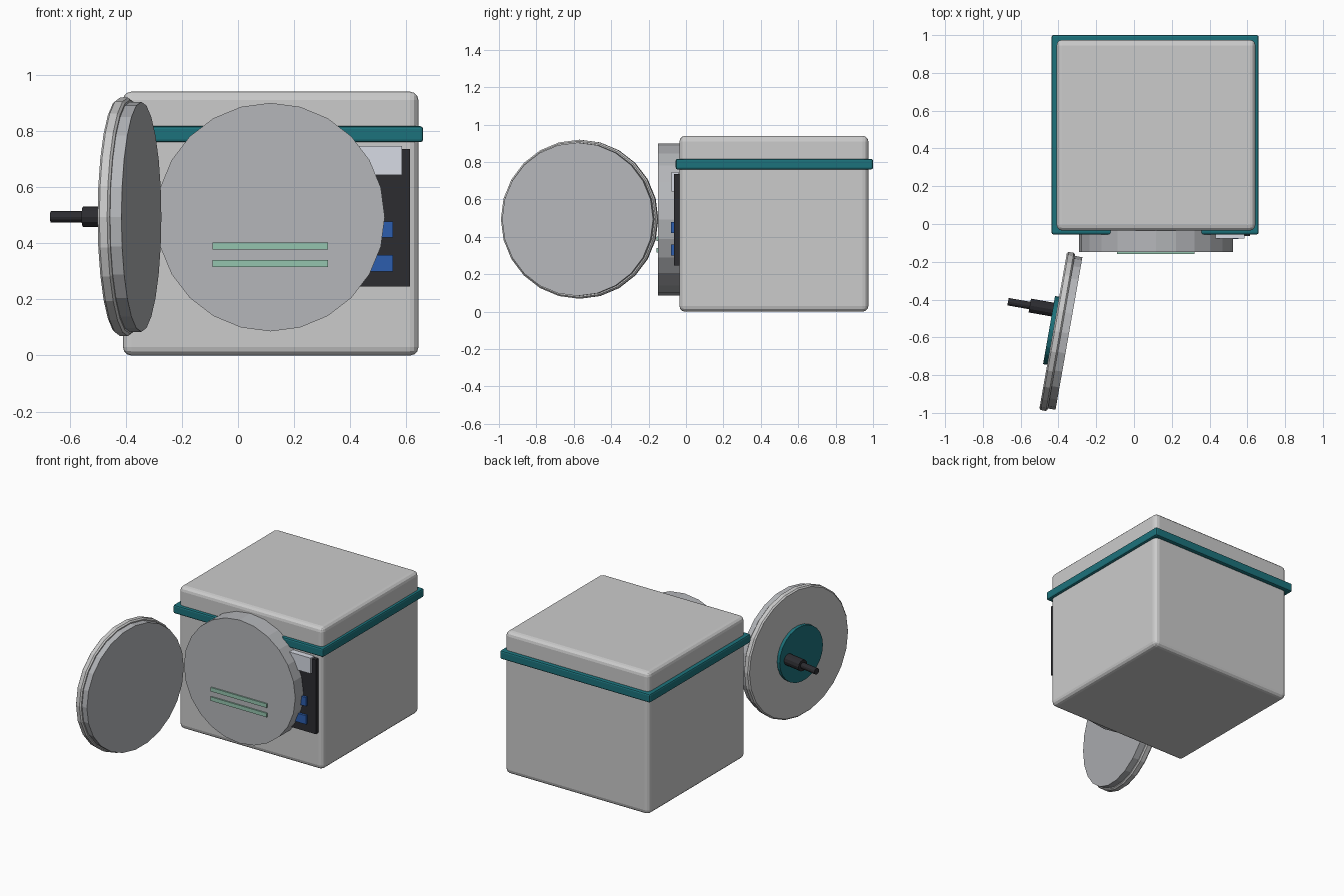
import bpy, math
from mathutils import Vector, Matrix

if "Cube" in bpy.data.objects:
    bpy.data.objects.remove(bpy.data.objects["Cube"])


def material(name, rgb):
    m = bpy.data.materials.new(name)
    m.diffuse_color = (*rgb, 1)
    m.use_nodes = True
    m.node_tree.nodes["Principled BSDF"].inputs["Base Color"].default_value = m.diffuse_color
    return m


TEAL = material("teal", (0.012, 0.17, 0.20))
DARK = material("dark", (0.025, 0.025, 0.03))
BLUE = material("blue", (0.025, 0.11, 0.42))
GREEN = material("pale_green", (0.30, 0.56, 0.43))
PALE = material("pale", (0.68, 0.71, 0.78))
SHELL = material("shell", (0.70, 0.70, 0.71))
STEEL = material("steel", (0.46, 0.47, 0.49))


def finish(ob, name, mat, bevel, segments):
    ob.name = name
    if mat:
        ob.data.materials.append(mat)
    if bevel:
        b = ob.modifiers.new("bevel", "BEVEL")
        b.width, b.segments, b.limit_method = bevel, segments, "ANGLE"
        b.angle_limit = math.radians(40)
    return ob


def box(name, x, y, z, mat=None, bevel=0, segments=1):
    """Box given by its (min, max) range on each axis."""
    bpy.ops.mesh.primitive_cube_add(size=1)
    ob = bpy.context.object
    ob.location = [(a + b) / 2 for a, b in (x, y, z)]
    ob.scale = [b - a for a, b in (x, y, z)]
    bpy.ops.object.transform_apply(location=False, rotation=False, scale=True)
    return finish(ob, name, mat, bevel, segments)


def rod(name, start, end, radius, sides, mat=None, bevel=0):
    """Cylinder between two points."""
    start, end = Vector(start), Vector(end)
    axis = end - start
    bpy.ops.mesh.primitive_cylinder_add(vertices=sides, radius=radius, depth=axis.length)
    ob = bpy.context.object
    # local y is kept vertical so a vertex points straight up
    w = axis.normalized()
    v = Vector((0, 0, 1))
    u = v.cross(w)
    rot = Matrix((u, v, w)).transposed().to_4x4()
    ob.matrix_world = Matrix.Translation((start + end) / 2) @ rot
    return finish(ob, name, mat, bevel, 1)


# Cabinet and surrounding band
box("cabinet", (-0.41, 0.643), (-0.035, 0.975), (0, 0.94), SHELL, 0.03, 3)
box("band", (-0.436, 0.66), (-0.055, 1.0), (0.76, 0.817), TEAL, 0.01, 2)

# Chamber drum and trays
rod("chamber_drum", (0.116, 0.02, 0.493), (0.116, -0.149, 0.493), 0.407, 24, STEEL)
for i, z in enumerate((0.315, 0.377)):
    box(f"tray_{i + 1}", (-0.09, 0.32), (-0.158, -0.10), (z, z + 0.026), GREEN)

# Control panel, display and buttons
box("control_panel", (0.37, 0.613), (-0.064, -0.02), (0.246, 0.736), DARK)
box("display", (0.395, 0.585), (-0.078, -0.04), (0.643, 0.746), PALE)
for i, z in enumerate((0.30, 0.42)):
    box(f"button_{i + 1}", (0.43, 0.552), (-0.08, -0.04), (z, z + 0.058), BLUE)

# Open door, its axes turned 10 degrees
a = math.radians(10)
inward = Vector((math.cos(a), -math.sin(a), 0))
hinge_side = Vector((math.sin(a), math.cos(a), 0))
back = Vector((-0.428, -0.565, 0.494))


def at(depth, side=0):
    return back + inward * depth + hinge_side * side


rod("door_disc", at(0), at(0.044), 0.425, 24, SHELL, 0.008)
rod("door_seal_disc", at(0.03), at(0.085), 0.41, 24, STEEL)

# Handle on the outside of the door
rod("handle_plate", at(-0.022), at(0.01), 0.183, 24, TEAL)
rod("handle_hub", at(-0.145, 0.11), at(0.01, 0.11), 0.037, 12, DARK)
rod("handle_grip", at(-0.262, 0.11), at(-0.13, 0.11), 0.02, 12, DARK)
